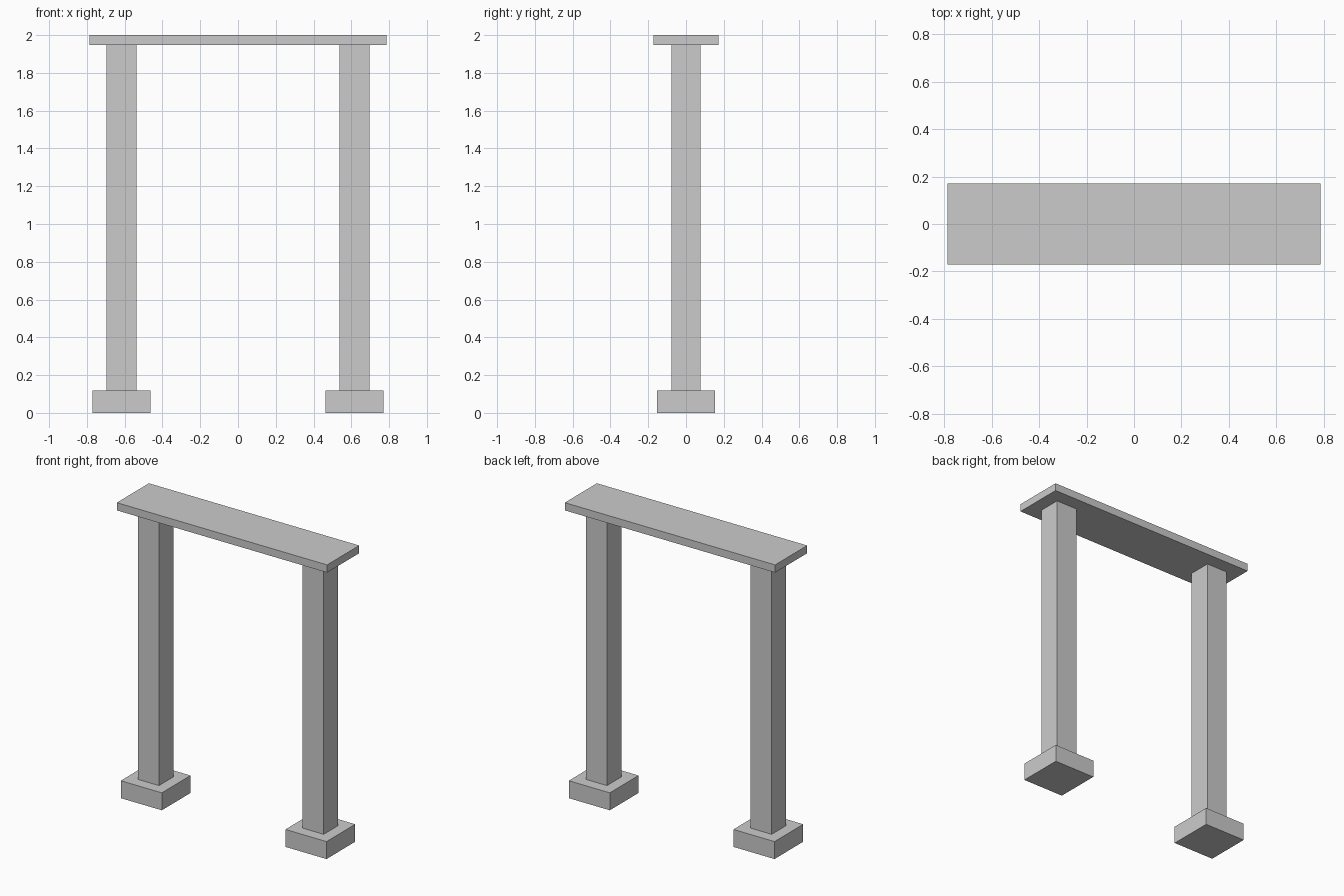
import bpy

if "Cube" in bpy.data.objects:
    bpy.data.objects.remove(bpy.data.objects["Cube"])


def box(name, x, z0, z1, width, depth):
    bpy.ops.mesh.primitive_cube_add(size=1, location=(x, 0, (z0 + z1) / 2))
    ob = bpy.context.object
    ob.name = name
    ob.scale = (width, depth, z1 - z0)
    bpy.ops.object.transform_apply(location=False, rotation=False, scale=True)
    return ob


BASE_TOP, LINTEL_BOTTOM, TOP = 0.118, 1.948, 2.0
POST_X = 0.616

# Left and right footings with square posts
for side, sign in (("left", -1), ("right", 1)):
    box(side + "_base", sign * POST_X, 0, BASE_TOP, 0.307, 0.307)
    box(side + "_post", sign * POST_X, BASE_TOP, LINTEL_BOTTOM, 0.158, 0.155)

# Flat slab across the top
box("lintel", 0, LINTEL_BOTTOM, TOP, 1.573, 0.343)
